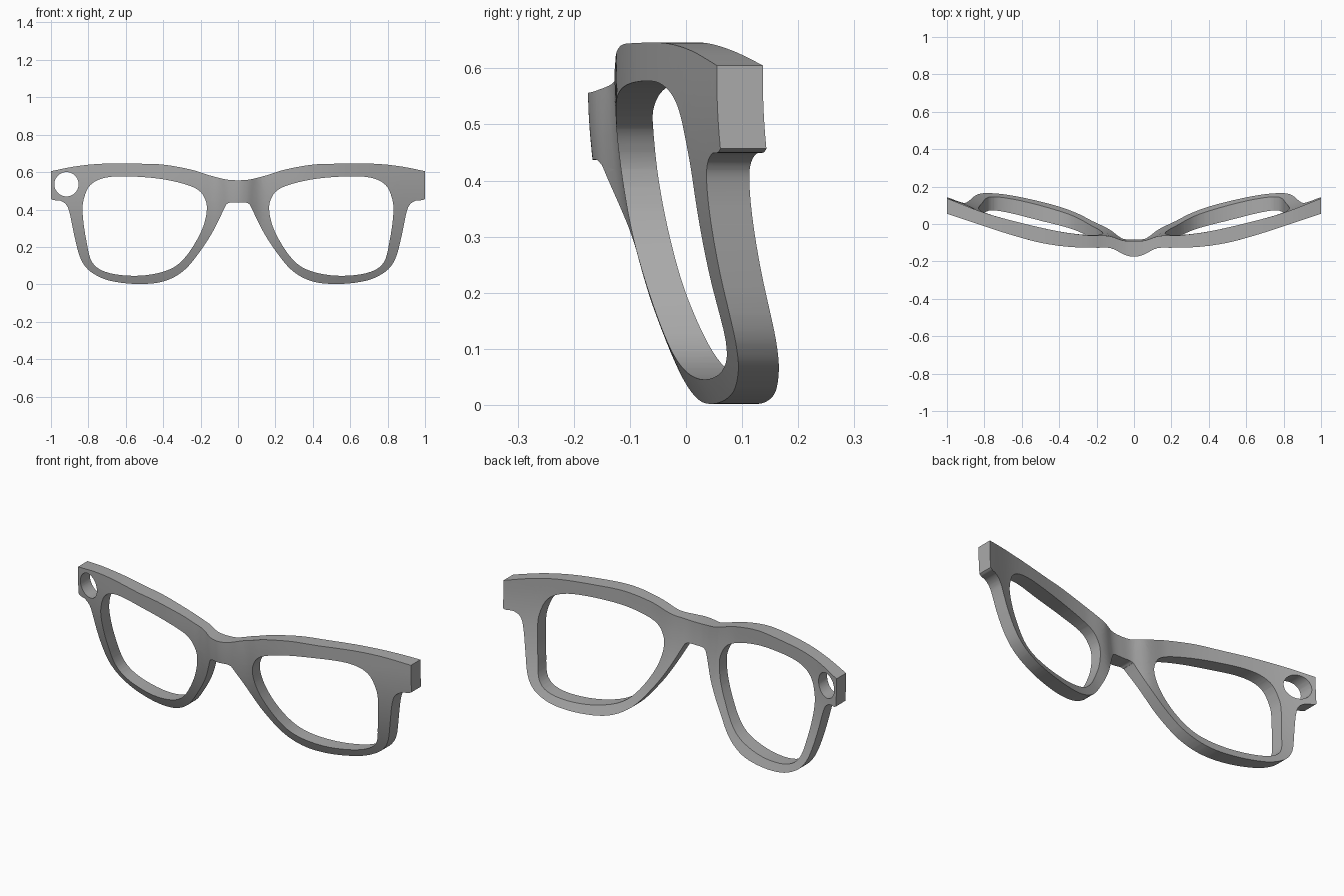
import bpy
import bmesh
import math
from mathutils import Vector

if "Cube" in bpy.data.objects:
    bpy.data.objects.remove(bpy.data.objects["Cube"], do_unlink=True)


def spline(points, steps=5, closed=False):
    """Smooth curve through 2D points."""
    pts = [Vector(p) for p in points]
    count = len(pts)

    def at(i):
        return pts[i % count] if closed else pts[max(0, min(count - 1, i))]

    result = []
    for i in range(count if closed else count - 1):
        a, b, c, d = at(i - 1), at(i), at(i + 1), at(i + 2)
        for k in range(steps):
            t = k / steps
            result.append(0.5 * (2 * b + (c - a) * t
                                 + (2 * a - 5 * b + 4 * c - d) * t ** 2
                                 + (3 * b - a - 3 * c + d) * t ** 3))
    if not closed:
        result.append(pts[-1])
    return result


def depth_curve(points):
    """Smooth depth as a function of distance from the middle."""
    mirrored = [(-x, y) for x, y in reversed(points[1:])] + points

    def slope(i):
        lo, hi = max(i - 1, 0), min(i + 1, len(mirrored) - 1)
        return ((mirrored[hi][1] - mirrored[lo][1])
                / (mirrored[hi][0] - mirrored[lo][0]))

    def evaluate(x):
        x = abs(x)
        i = len(points) - 1
        while i < len(mirrored) - 2 and mirrored[i + 1][0] < x:
            i += 1
        (xa, ya), (xb, yb) = mirrored[i], mirrored[i + 1]
        w = xb - xa
        t = min((x - xa) / w, 1)
        s = t * t * (3 - 2 * t)
        return (ya + (yb - ya) * s + w * slope(i) * t * (1 - t) ** 2
                - w * slope(i + 1) * t * t * (1 - t))

    return evaluate


# Profiles of one half, seen from the front
brow = [(0, .556), (.06, .56), (.15, .582), (.25, .613), (.4, .64),
        (.55, .645), (.72, .645), (.86, .632), (1, .605)]
lower_rim = [(1, .457), (.985, .45), (.95, .447), (.918, .425), (.9, .38),
             (.875, .26), (.85, .16), (.82, .1), (.77, .055), (.68, .018),
             (.54, .002), (.4, .015), (.29, .073), (.2, .18), (.13, .29),
             (.07, .413), (.058, .43), (.04, .437), (0, .437)]
lens = [(.83, .37), (.826, .45), (.79, .53), (.71, .57), (.58, .577),
        (.39, .56), (.23, .515), (.174, .45), (.17, .37), (.205, .265),
        (.286, .14), (.377, .075), (.527, .046), (.687, .06), (.778, .115),
        (.812, .24)]

# Wrap around the face: depth of the front and back surfaces
front_depth = depth_curve([(0, -.175), (.05, -.165), (.12, -.13), (.2, -.127),
                           (.35, -.122), (.5, -.1), (.65, -.06), (.8, -.012),
                           (1, .055)])
back_depth = depth_curve([(0, -.092), (.06, -.088), (.13, -.065), (.25, -.06),
                          (.4, -.04), (.6, .005), (.8, .06), (1, .137)])


def tilt(z):
    """Lower rims sweep backwards."""
    return .416 * max(.58 - z, 0) ** 2


def mirror(points):
    return [Vector((-p.x, p.y)) for p in reversed(points)]


# Closed loops: outline, two lens openings, hole at the right hinge
half = spline(brow) + spline(lower_rim)
outline = half + mirror(half)[1:-1]
opening = spline(lens, closed=True)
hinge_hole = [Vector((-.917 + .065 * math.cos(a), .535 + .065 * math.sin(a)))
              for a in (math.tau * i / 40 for i in range(40))]

bm = bmesh.new()
for loop in (outline, opening, mirror(opening), hinge_hole):
    verts = [bm.verts.new((p.x, 0, p.y)) for p in loop]
    for i, v in enumerate(verts):
        bm.edges.new((v, verts[(i + 1) % len(verts)]))
bmesh.ops.triangle_fill(bm, edges=bm.edges[:], use_beauty=True,
                        normal=(0, -1, 0))


# Slice the flat sheet so that it can bend
def slice_sheet(axis, low, high, count):
    normal = Vector((0, 0, 0))
    normal[axis] = 1
    for i in range(1, count):
        bmesh.ops.bisect_plane(
            bm, geom=bm.verts[:] + bm.edges[:] + bm.faces[:], dist=1e-5,
            plane_co=normal * (low + (high - low) * i / count),
            plane_no=normal)


slice_sheet(0, -1, 1, 80)
slice_sheet(2, 0, .645, 20)

# Thicken, then bend front and back to their depths
front_verts = bm.verts[:]
extruded = bmesh.ops.extrude_face_region(bm, geom=bm.faces[:],
                                         use_keep_orig=True)
back_verts = [g for g in extruded["geom"] if isinstance(g, bmesh.types.BMVert)]
for verts, depth in ((front_verts, front_depth), (back_verts, back_depth)):
    for v in verts:
        v.co.y = depth(v.co.x) + tilt(v.co.z)
bmesh.ops.recalc_face_normals(bm, faces=bm.faces[:])

mesh = bpy.data.meshes.new("spectacle_frame")
bm.to_mesh(mesh)
bm.free()
frame = bpy.data.objects.new("spectacle_frame", mesh)
bpy.context.collection.objects.link(frame)

# Single grey material
grey = bpy.data.materials.new("plain grey")
grey.use_nodes = True
colour = (.4, .4, .4, 1)
grey.diffuse_color = colour
grey.node_tree.nodes["Principled BSDF"].inputs["Base Color"].default_value = colour
mesh.materials.append(grey)

bpy.ops.object.select_all(action="DESELECT")
frame.select_set(True)
bpy.context.view_layer.objects.active = frame
bpy.ops.object.shade_smooth_by_angle(angle=math.radians(30))
